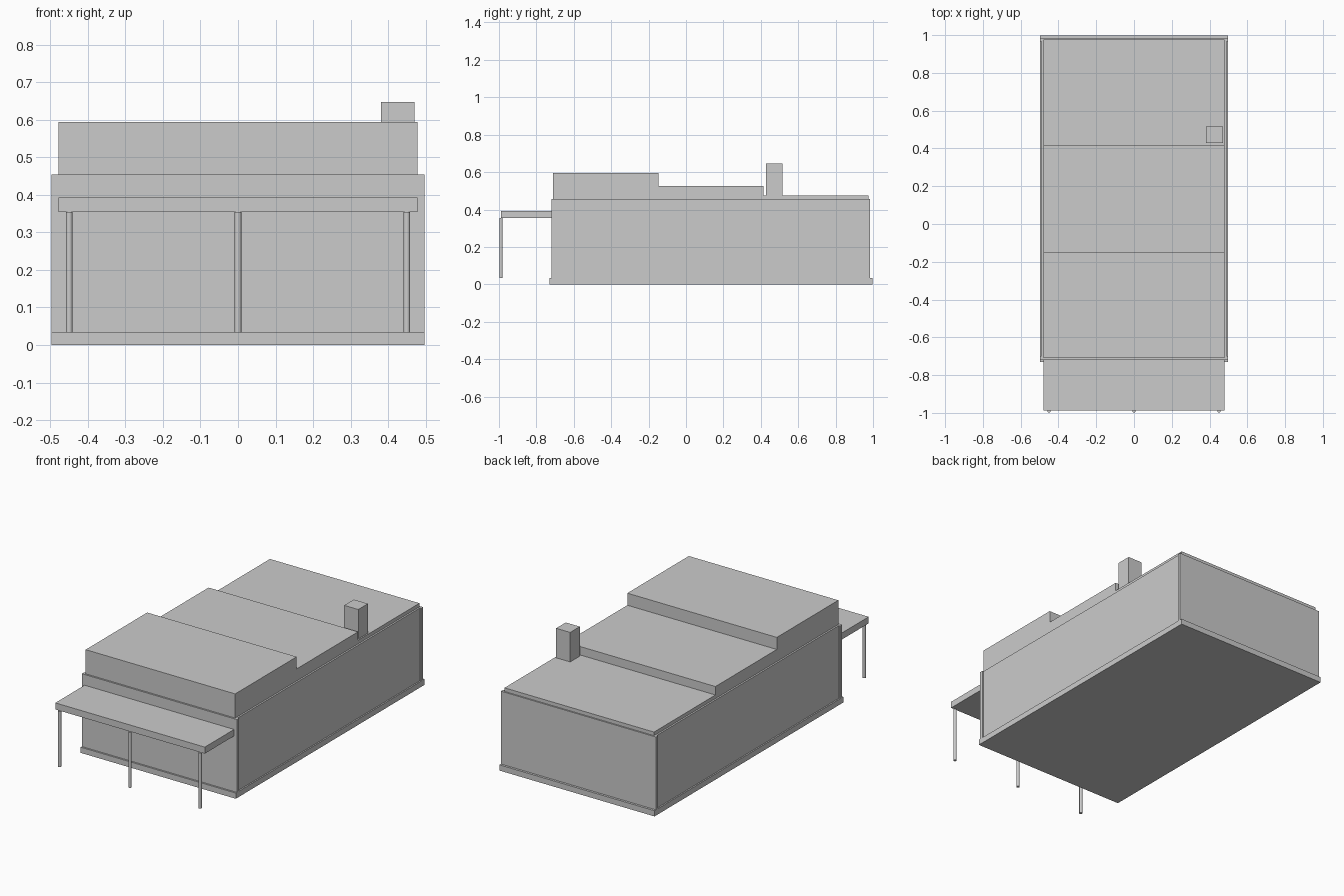
import bpy

if "Cube" in bpy.data.objects:
    bpy.data.objects.remove(bpy.data.objects["Cube"])


def box(name, x, y, z):
    """Axis-aligned box from (min, max) ranges."""
    bpy.ops.mesh.primitive_cube_add(
        size=1, location=[(r[0] + r[1]) / 2 for r in (x, y, z)])
    ob = bpy.context.object
    ob.name = name
    ob.scale = [r[1] - r[0] for r in (x, y, z)]
    bpy.ops.object.transform_apply(location=False, rotation=False, scale=True)
    return ob


W = 0.497        # half width of slab and end walls
R = 0.479        # half width of roofs and canopy
BASE, EAVE = 0.033, 0.455

# Floor slab
box("floor_slab", (-W, W), (-0.73, 0.998), (0, BASE))

# End walls run the full width, side walls are slightly recessed
box("front_wall", (-W, W), (-0.72, -0.70), (BASE, EAVE))
box("back_wall", (-W, W), (0.967, 0.985), (BASE, EAVE))
for side, s in (("left", -1), ("right", 1)):
    box(side + "_wall", sorted((s * 0.472, s * 0.489)), (-0.70, 0.967), (BASE, EAVE))

# Stepped roof blocks, falling towards the back
steps = [-0.71, -0.147, 0.415, 0.977]
for name, y0, y1, top in zip(("front", "middle", "back"), steps, steps[1:],
                             (0.595, 0.525, 0.476)):
    box(name + "_roof", (-R, R), (y0, y1), (EAVE, top))

# Chimney
box("chimney", (0.381, 0.471), (0.428, 0.516), (0.47, 0.647))

# Porch canopy on three round posts
box("porch_canopy", (-R, R), (-0.988, -0.72), (0.355, 0.393))
for name, x in (("left", -0.45), ("middle", 0), ("right", 0.45)):
    bpy.ops.mesh.primitive_cylinder_add(
        vertices=16, radius=0.009, depth=0.355 - BASE,
        location=(x, -0.989, (0.355 + BASE) / 2))
    bpy.context.object.name = name + "_post"
    bpy.ops.object.shade_smooth_by_angle()
